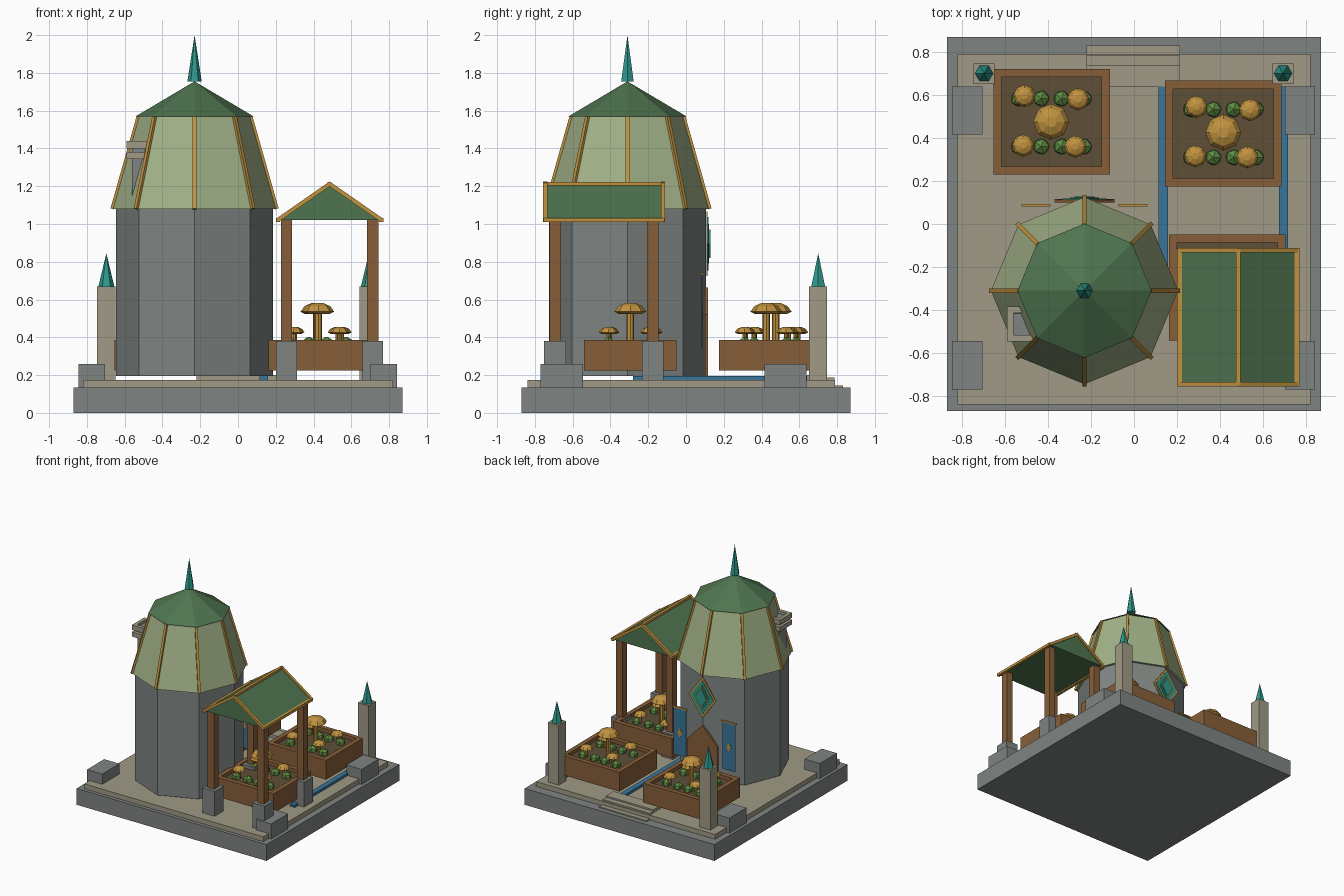
import bpy, bmesh
from math import sin, cos, pi
from mathutils import Vector

cube = bpy.data.objects.get("Cube")
if cube:
    bpy.data.objects.remove(cube, do_unlink=True)


def make_mat(name, hexcode):
    srgb = [int(hexcode[i:i + 2], 16) / 255 for i in (0, 2, 4)]
    col = [c / 12.92 if c < 0.04 else ((c + 0.055) / 1.055) ** 2.4 for c in srgb] + [1]
    m = bpy.data.materials.new(name)
    m.use_nodes = True
    m.diffuse_color = col
    m.node_tree.nodes["Principled BSDF"].inputs["Base Color"].default_value = col
    return m


stone = make_mat("grey stone", "7f8582")
paving = make_mat("tan paving", "a09a86")
dark_green = make_mat("dark green roof", "4f7550")
light_green = make_mat("light green roof", "a2b288")
gold = make_mat("gold", "c0923f")
wood = make_mat("brown wood", "875f38")
soil_mat = make_mat("soil", "5e5038")
teal = make_mat("teal crystal", "2f988c")
blue = make_mat("blue", "39759a")
leaf = make_mat("leaf green", "5f8c42")


def finish(name, bm, mat):
    bmesh.ops.recalc_face_normals(bm, faces=bm.faces)
    me = bpy.data.meshes.new(name)
    bm.to_mesh(me)
    bm.free()
    me.materials.append(mat)
    ob = bpy.data.objects.new(name, me)
    bpy.context.collection.objects.link(ob)
    return ob


def box(name, x0, x1, y0, y1, z0, z1, mat):
    bm = bmesh.new()
    bmesh.ops.create_cube(bm, size=1)
    for v in bm.verts:
        v.co = ((x0 + x1) / 2 + v.co.x * (x1 - x0),
                (y0 + y1) / 2 + v.co.y * (y1 - y0),
                (z0 + z1) / 2 + v.co.z * (z1 - z0))
    return finish(name, bm, mat)


def lathe(name, cx, cy, profile, sides, mat):
    """Faceted solid from (radius, z) rings, closed at both ends."""
    bm = bmesh.new()
    rings = [[bm.verts.new((cx + r * cos(2 * pi * i / sides), cy + r * sin(2 * pi * i / sides), z))
              for i in range(sides)] for r, z in profile]
    for a, b in zip(rings, rings[1:]):
        for i in range(sides):
            j = (i + 1) % sides
            bm.faces.new((a[i], a[j], b[j], b[i]))
    bm.faces.new(rings[0])
    bm.faces.new(rings[-1])
    bmesh.ops.remove_doubles(bm, verts=bm.verts, dist=0.0005)
    return finish(name, bm, mat)


def prism(name, outline, y0, y1, mat):
    """Extrude an (x, z) outline along y."""
    bm = bmesh.new()
    face = bm.faces.new([bm.verts.new((x, y0, z)) for x, z in outline])
    new = bmesh.ops.extrude_face_region(bm, geom=[face])["geom"]
    bmesh.ops.translate(bm, vec=(0, y1 - y0, 0),
                        verts=[g for g in new if isinstance(g, bmesh.types.BMVert)])
    return finish(name, bm, mat)


def beam(name, a, b, t, mat):
    """Square bar between two points."""
    a, b = Vector(a), Vector(b)
    bm = bmesh.new()
    bmesh.ops.create_cube(bm, size=1)
    bmesh.ops.scale(bm, vec=(t, t, (b - a).length + t * 0.5), verts=bm.verts)
    bmesh.ops.rotate(bm, matrix=(b - a).to_track_quat('Z', 'Y').to_matrix(), verts=bm.verts)
    bmesh.ops.translate(bm, vec=(a + b) / 2, verts=bm.verts)
    return finish(name, bm, mat)


def diamond(name, cx, cz, w, h, y0, y1, mat):
    prism(name, [(cx - w, cz), (cx, cz - h), (cx + w, cz), (cx, cz + h)], y0, y1, mat)


# Plinth, paving, entry steps and water channels
box("plinth", -0.87, 0.87, -0.87, 0.87, 0, 0.135, stone)
box("paving", -0.82, 0.82, -0.84, 0.79, 0.135, 0.175, paving)
for y0, y1, top in ((0.64, 0.74, 0.2), (0.74, 0.785, 0.187), (0.785, 0.83, 0.145)):
    box("entry_step", -0.22, 0.215, y0, y1, 0.01, top, paving)
for x in (0.115, 0.673):
    box("water_channel", x, x + 0.043, -0.28, 0.64, 0.175, 0.195, blue)

# Corner blocks and crystal posts
for x in (-0.775, 0.772):
    for y in (-0.657, 0.527):
        box("corner_block", x - 0.07, x + 0.07, y - 0.112, y + 0.112, 0.135, 0.26, stone)
for x in (-0.697, 0.693):
    box("crystal_post", x - 0.049, x + 0.049, 0.65, 0.747, 0.175, 0.67, paving)
    lathe("post_crystal", x, 0.7, [(0.042, 0.67), (0, 0.845)], 6, teal)

# Octagonal tower with two-tier roof
TX, TY = -0.23, -0.31
lathe("tower_wall", TX, TY, [(0.415, 0.195), (0.415, 1.085)], 8, stone)
lathe("lower_roof", TX, TY, [(0.435, 1.08), (0.295, 1.575)], 8, light_green)
lathe("upper_roof", TX, TY, [(0.312, 1.57), (0, 1.755)], 8, dark_green)
lathe("tower_crystal", TX, TY, [(0.038, 1.755), (0, 2.0)], 6, teal)
for i in range(8):
    c, s = cos(i * pi / 4), sin(i * pi / 4)
    beam("roof_rib", (TX + 0.434 * c, TY + 0.434 * s, 1.085),
         (TX + 0.298 * c, TY + 0.298 * s, 1.565), 0.02, gold)

# Chimney
CX, CY = -0.51, -0.465
box("chimney_stack", CX - 0.052, CX + 0.052, CY - 0.05, CY + 0.05, 0.72, 1.42, stone)
for z0, z1 in ((1.345, 1.382), (1.4, 1.44)):
    for s in (-1, 1):
        xa, ya = CX + s * 0.066, CY + s * 0.066
        box("chimney_cap_side", xa - 0.015, xa + 0.015, CY - 0.081, CY + 0.081, z0, z1, paving)
        box("chimney_cap_end", CX - 0.051, CX + 0.051, ya - 0.015, ya + 0.015, z0, z1, paving)

# Door, gem emblem and banners on the back of the tower
prism("door", [(TX - 0.14, 0.195), (TX + 0.14, 0.195), (TX + 0.14, 0.52),
               (TX, 0.665), (TX - 0.14, 0.52)], 0.1, 0.116, wood)
for name, w, h, y, mat in (("gem_frame", 0.125, 0.17, 0.108, gold),
                           ("gem_plate", 0.103, 0.142, 0.112, teal),
                           ("gem_groove", 0.068, 0.105, 0.116, dark_green),
                           ("gem_core", 0.046, 0.075, 0.122, teal)):
    diamond(name, TX, 0.895, w, h, y, y + 0.007, mat)
for x in (-0.455, -0.005):
    box("banner", x - 0.058, x + 0.058, 0.083, 0.087, 0.34, 0.73, blue)
    beam("banner_rod", (x - 0.064, 0.087, 0.737), (x + 0.064, 0.087, 0.737), 0.012, gold)
    for y in (0.081, 0.087):
        diamond("banner_mark", x, 0.53, 0.022, 0.04, y, y + 0.002, gold)

# Pavilion
for x in (0.257, 0.713):
    for y in (-0.693, -0.176):
        box("pavilion_footing", x - 0.055, x + 0.055, y - 0.058, y + 0.058, 0.175, 0.38, stone)
        box("pavilion_post", x - 0.03, x + 0.03, y - 0.03, y + 0.03, 0.38, 1.03, wood)
L, R, M, LOW, TOP, F, B = 0.212, 0.758, 0.485, 1.022, 1.212, -0.745, -0.122
prism("pavilion_roof", [(L, LOW), (R, LOW), (M, TOP)], F, B, dark_green)
for x, z in ((L, LOW), (R, LOW), (M, TOP)):
    beam("roof_edge_trim", (x, F, z), (x, B, z), 0.022, gold)
for y in (F, B):
    for x in (L, R):
        beam("gable_trim", (x, y, LOW), (M, y, TOP), 0.022, gold)


# Raised beds with mushrooms and shrubs
def mushroom(x, y, radius, stem, top):
    h = top - radius * 0.7
    lathe("mushroom_stem", x, y, [(stem, 0.34), (stem, h + 0.01)], 8, gold)
    lathe("mushroom_cap", x, y, [(radius * 0.7, h), (radius, h + radius * 0.15),
                                 (radius * 0.75, h + radius * 0.5),
                                 (radius * 0.3, top)], 8, gold)


def shrub(x, y):
    bm = bmesh.new()
    bmesh.ops.create_icosphere(bm, subdivisions=1, radius=0.041)
    bmesh.ops.translate(bm, vec=(x, y, 0.362), verts=bm.verts)
    finish("shrub", bm, leaf)


def planter(cx, cy, mx, my):
    w, d, t = 0.271, 0.246, 0.038
    for s in (-1, 1):
        xe, ye = cx + s * (w - t / 2), cy + s * (d - t / 2)
        box("planter_side", xe - t / 2, xe + t / 2, cy - d, cy + d, 0.225, 0.385, wood)
        box("planter_end", cx - w + t, cx + w - t, ye - t / 2, ye + t / 2, 0.225, 0.385, wood)
    box("planter_soil", cx - w + t, cx + w - t, cy - d + t, cy + d - t, 0.23, 0.355, soil_mat)
    mushroom(mx, my, 0.084, 0.019, 0.582)
    for dx, dy in ((-0.125, 0.12), (0.125, 0.105), (-0.13, -0.11), (0.112, -0.115)):
        mushroom(mx + dx, my + dy, 0.052, 0.012, 0.455)
    for dx in (-0.15, -0.046, 0.048, 0.152):
        for dy in (-0.115, 0.108):
            shrub(mx + dx, my + dy)


planter(-0.383, 0.475, -0.385, 0.475)
planter(0.415, 0.42, 0.415, 0.425)
planter(0.433, -0.295, 0.425, -0.295)
